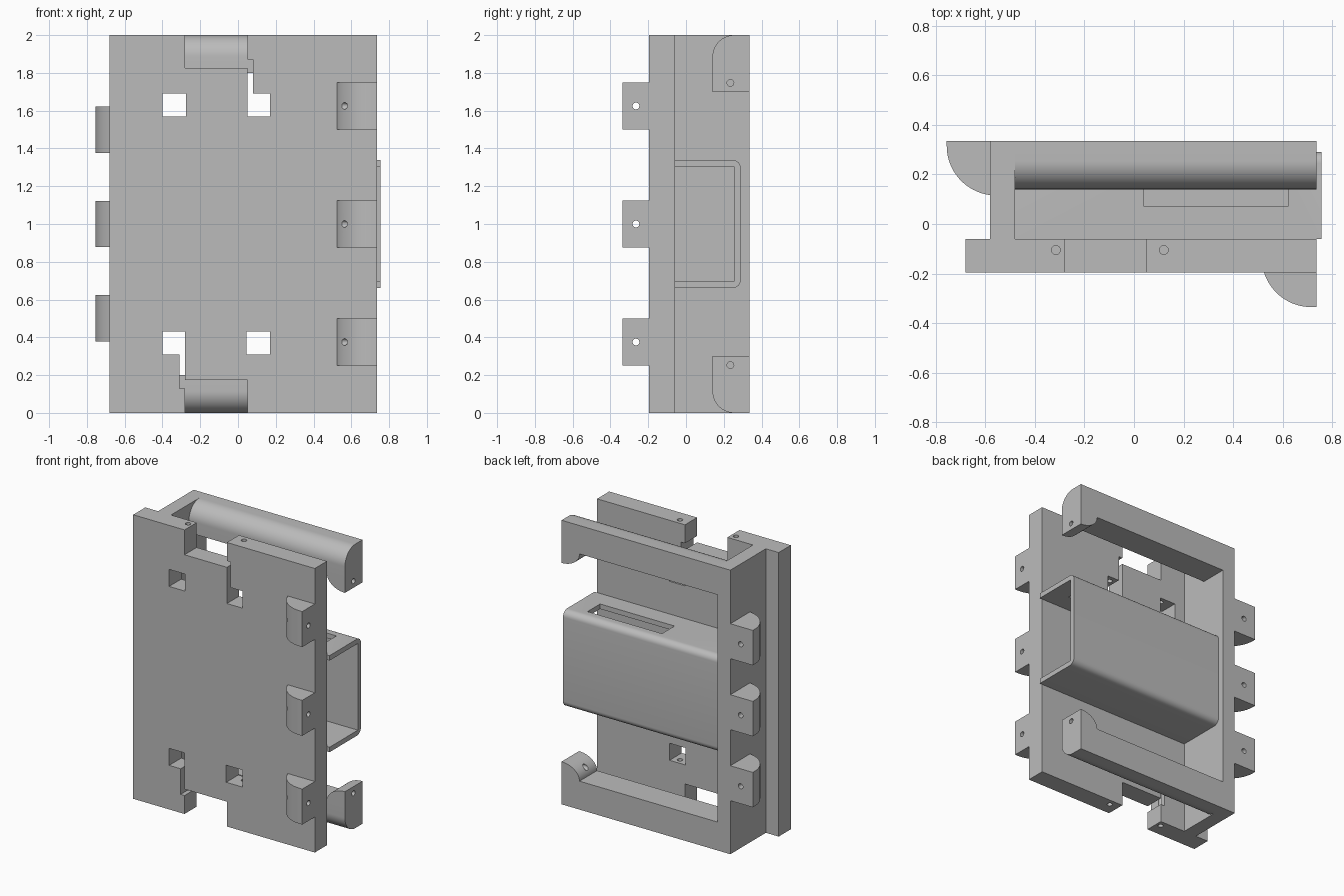
import bpy, bmesh
from math import cos, sin, radians

cube = bpy.data.objects.get("Cube")
if cube:
    bpy.data.objects.remove(cube, do_unlink=True)

grey = bpy.data.materials.new("plain grey")
grey.use_nodes = True
GREY = (0.5, 0.5, 0.5, 1)
grey.diffuse_color = GREY
grey.node_tree.nodes["Principled BSDF"].inputs["Base Color"].default_value = GREY


def arc(cu, cv, ru, rv, start, end, steps=16):
    angles = [radians(start + (end - start) * i / steps) for i in range(steps + 1)]
    return [(cu + ru * cos(t), cv + rv * sin(t)) for t in angles]


def prism(name, outline, axis, low, high):
    """Extrude a flat outline along an axis."""
    place = {"x": lambda u, v, w: (w, u, v),
             "y": lambda u, v, w: (u, w, v),
             "z": lambda u, v, w: (u, v, w)}[axis]
    bm = bmesh.new()
    ends = [[bm.verts.new(place(u, v, w)) for u, v in outline] for w in (low, high)]
    for ring in ends:
        bm.faces.new(ring)
    n = len(outline)
    for i in range(n):
        j = (i + 1) % n
        bm.faces.new((ends[0][i], ends[0][j], ends[1][j], ends[1][i]))
    bmesh.ops.recalc_face_normals(bm, faces=bm.faces)
    mesh = bpy.data.meshes.new(name)
    bm.to_mesh(mesh)
    bm.free()
    mesh.materials.append(grey)
    obj = bpy.data.objects.new(name, mesh)
    bpy.context.scene.collection.objects.link(obj)
    return obj


def rect(u0, u1, v0, v1):
    return [(u0, v0), (u1, v0), (u1, v1), (u0, v1)]


def screw_hole(axis, u, v, low, high):
    return prism("hole_cutter", arc(u, v, 0.018, 0.018, 0, 345, 23), axis, low, high)


def finish(obj, cutters=()):
    """Cut the openings, then shade the curved faces smooth."""
    bpy.ops.object.select_all(action="DESELECT")
    obj.select_set(True)
    bpy.context.view_layer.objects.active = obj
    for cutter in cutters:
        mod = obj.modifiers.new("opening", "BOOLEAN")
        mod.operation = "DIFFERENCE"
        mod.solver = "EXACT"
        mod.object = cutter
        bpy.ops.object.modifier_apply(modifier=mod.name)
        bpy.data.objects.remove(cutter, do_unlink=True)
    bpy.ops.object.shade_smooth_by_angle(angle=radians(30))


# Front plate outline with a notch and a narrow slot at each end
MID = -0.115
half = [(-0.68, 2), (-0.28, 2), (-0.28, 1.825), (0.05, 1.825), (0.05, 1.57),
        (0.17, 1.57), (0.17, 1.69), (0.08, 1.69), (0.08, 1.87), (0.05, 1.87),
        (0.05, 2), (0.735, 2)]


def turned(points):
    return [(2 * MID - u, 2 - v) for u, v in points]


# The slots and windows are cut in turned pairs about the plate centre
plate = prism("front_plate", rect(-0.68, 0.735, 0, 2), "y", -0.195, -0.06)
openings = []
for shape in (rect(-0.28, 0.05, 1.825, 2.1), half[3:10], rect(-0.4, -0.275, 1.57, 1.69)):
    for outline in (shape, turned(shape)):
        openings.append(prism("opening_cutter", outline, "y", -0.3, 0.1))
for x in (-0.315, 0.12):
    openings.append(screw_hole("z", x, -0.105, 1.63, 2.1))
    openings.append(screw_hole("z", x, -0.105, -0.1, 0.37))
finish(plate, openings)

# Side wall of the rear frame
finish(prism("side_wall", rect(-0.58, -0.48, -0.06, 0.335), "z", 0, 2))

# Rear rails with a rounded inner edge, and a drilled tab at the open end
R = 0.115
rail = [(0.335, 2), (0.335, 1.8), (0.14, 1.8)] + arc(0.14 + R, 2 - R, R, R, 180, 90)
tab = [(0.735, 1.8)] + arc(0.735, 1.8, 0.14, 0.1, 270, 180)
for side in ("top", "bottom"):
    flip = (lambda z: z) if side == "top" else (lambda z: 2 - z)
    finish(prism(side + "_rail", [(y, flip(z)) for y, z in rail], "x", -0.48, 0.735))
    finish(prism(side + "_tab", [(x, flip(z)) for x, z in tab], "y", 0.14, 0.335),
           [screw_hole("x", 0.235, flip(1.747), 0.5, 0.8)])

# Open sleeve behind the plate, with a slot in its upper wall
C = 0.045
sleeve = prism("sleeve",
               [(-0.06, 0.66)] + arc(0.29 - C, 0.66 + C, C, C, 270, 360, 8)
               + arc(0.29 - C, 1.34 - C, C, C, 0, 90, 8)
               + [(-0.06, 1.34), (-0.06, 1.305), (0.255, 1.305), (0.255, 0.695), (-0.06, 0.695)],
               "x", -0.48, 0.755)
finish(sleeve, [prism("slot_cutter", rect(0.04, 0.62, 0.07, 0.21), "z", 1.2, 1.5)])

# Quarter-round hinge lugs on the front face and the side wall
front_lug = [(0.735, -0.195), (0.735, -0.335)] + arc(0.715, -0.135, 0.2, 0.2, 270, 197.5)
side_lug = [(-0.58, 0.335), (-0.755, 0.335)] + arc(-0.555, 0.315, 0.2, 0.2, 180, 263)
for i, z in enumerate((0.375, 1.0, 1.625)):
    finish(prism(f"front_lug_{i + 1}", front_lug, "z", z - 0.125, z + 0.125),
           [screw_hole("x", -0.265, z, 0.4, 0.8)])
for i, z in enumerate((0.5, 1.0, 1.5)):
    finish(prism(f"side_lug_{i + 1}", side_lug, "z", z - 0.123, z + 0.123),
           [screw_hole("y", -0.66, z, 0.0, 0.4)])
